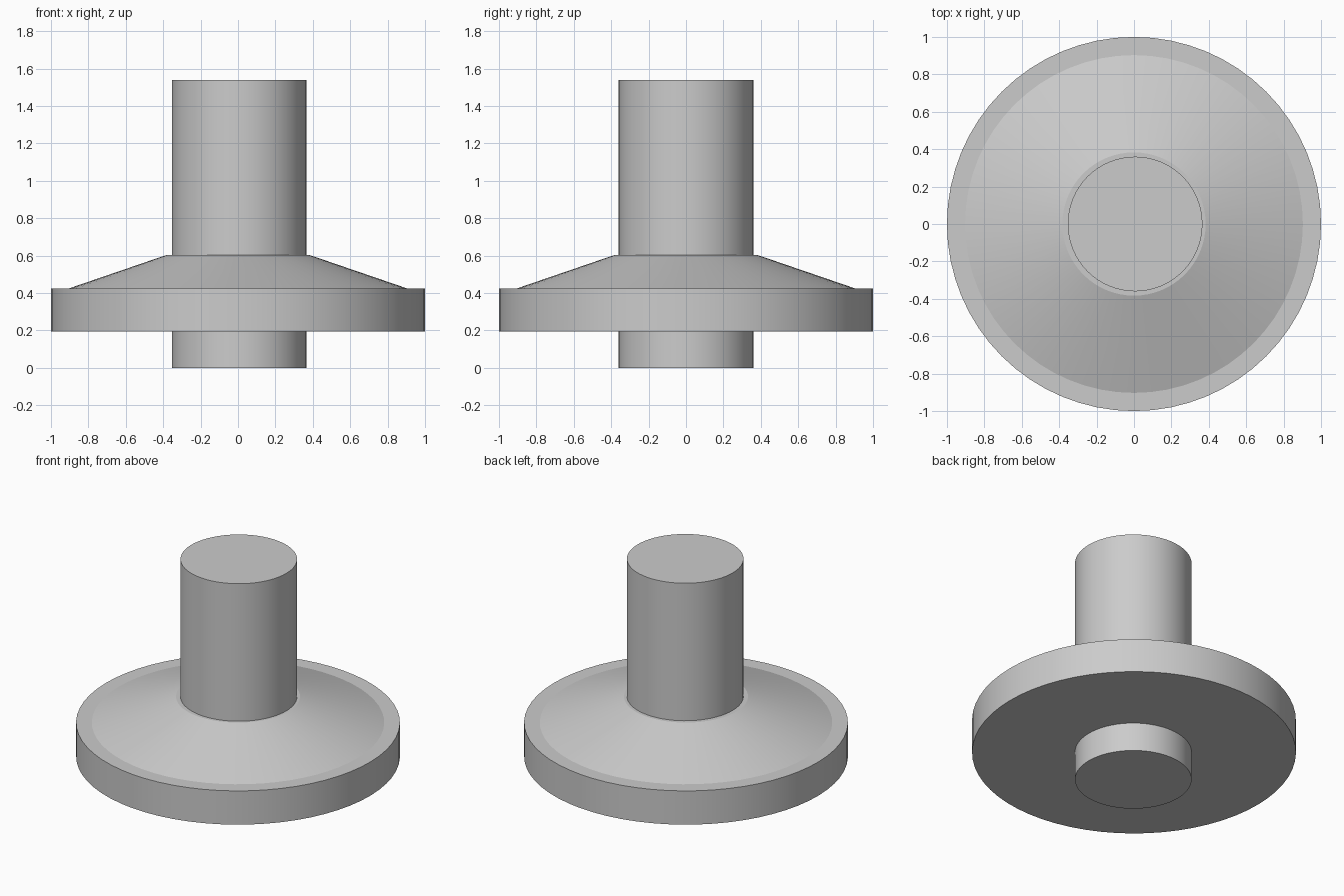
import bpy
import math

cube = bpy.data.objects.get("Cube")
if cube:
    bpy.data.objects.remove(cube, do_unlink=True)

GREY = (0.6, 0.6, 0.6, 1.0)
grey = bpy.data.materials.new("light_grey")
grey.use_nodes = True
grey.diffuse_color = GREY
grey.node_tree.nodes["Principled BSDF"].inputs["Base Color"].default_value = GREY


def turned_part(name, bottom_radius, top_radius, z_low, z_high, x=0.0):
    """Round part with flat ends standing between two heights."""
    bpy.ops.mesh.primitive_cone_add(
        vertices=64, radius1=bottom_radius, radius2=top_radius,
        depth=z_high - z_low, location=(x, 0, (z_low + z_high) / 2))
    part = bpy.context.object
    part.name = name
    part.data.materials.append(grey)
    bpy.ops.object.shade_smooth_by_angle(angle=math.radians(15))
    return part


# Flat disc, sloped collar on top, and the shaft running through both
turned_part("flange_disc", 1.0, 1.0, 0.195, 0.425)
turned_part("sloped_collar", 0.903, 0.383, 0.425, 0.603)
turned_part("shaft", 0.36, 0.36, 0.0, 1.54, x=0.006)
